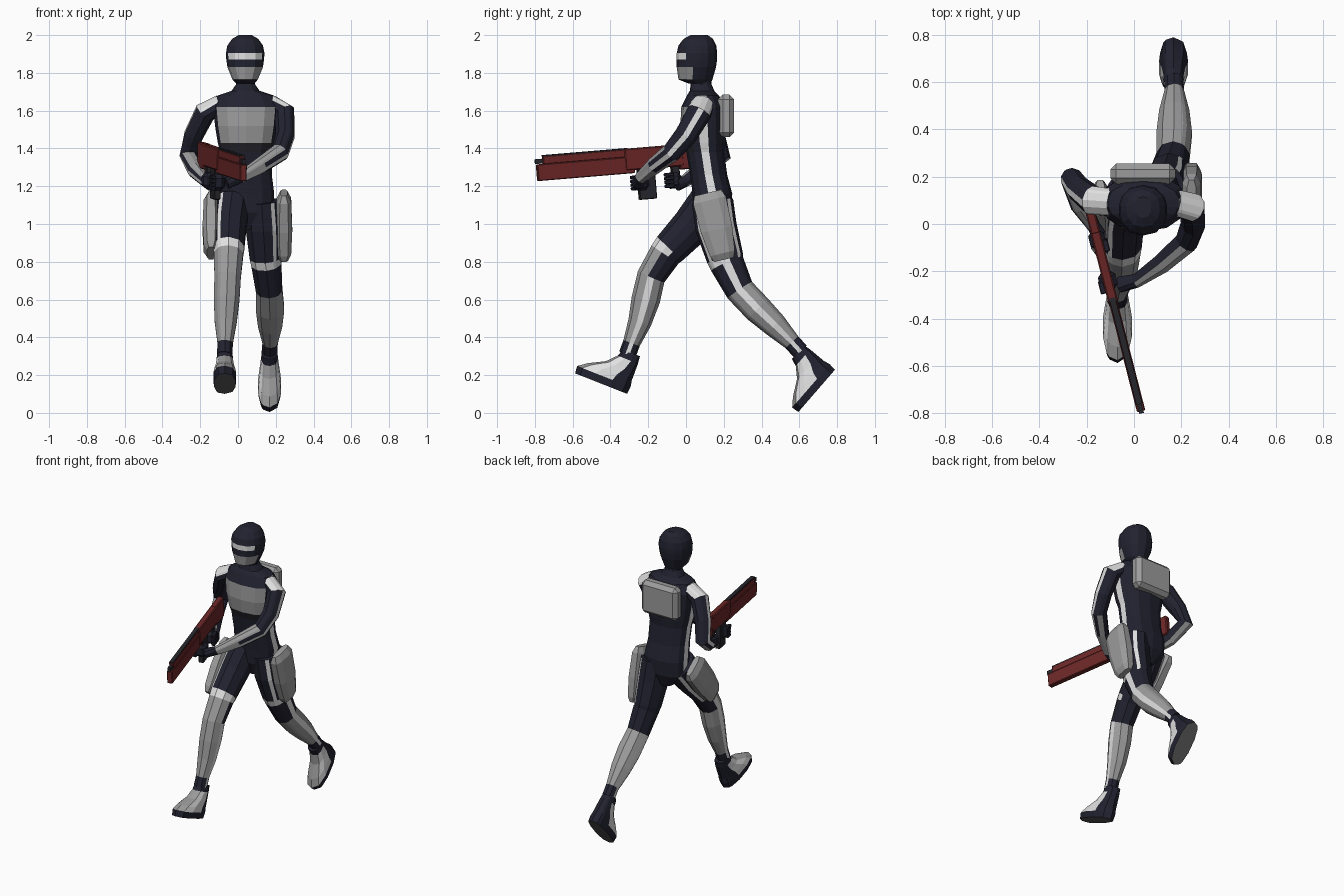
import bpy, bmesh, math
from mathutils import Vector, Matrix

if "Cube" in bpy.data.objects:
    bpy.data.objects.remove(bpy.data.objects["Cube"])

COLS = [("navy_suit", (0.016, 0.016, 0.030)), ("grey_armour", (0.33, 0.33, 0.33)),
        ("white_trim", (0.75, 0.75, 0.75)), ("red_metal", (0.15, 0.02, 0.02)),
        ("sole_grey", (0.12, 0.12, 0.12)), ("gun_black", (0.02, 0.02, 0.026))]
NAVY, GREY, WHITE, RED, SOLE, BLACK = range(6)
MATS = []
for n, c in COLS:
    m = bpy.data.materials.new(n)
    m.diffuse_color = (*c, 1)
    m.use_nodes = True
    m.node_tree.nodes["Principled BSDF"].inputs["Base Color"].default_value = m.diffuse_color
    MATS.append(m)

LIMB = [14, 46, 60, 90, 130, 166, 194, 230, 270, 300, 314, 346]
BODY = [8, 30, 60, 90, 120, 150, 172, 188, 210, 240, 270, 300, 330, 352]
SOFT = [20, 70, 110, 160, 200, 250, 290, 340]


def finish(name, bm):
    me = bpy.data.meshes.new(name)
    bm.to_mesh(me)
    bm.free()
    for m in MATS:
        me.materials.append(m)
    ob = bpy.data.objects.new(name, me)
    bpy.context.collection.objects.link(ob)
    return ob


def loft(name, rings, rule, u=(1, 0, 0), angles=LIMB, p=1.0, axis=None):
    """Skin rings (x, y, z, half width, half depth); rule(i, angle, centre, normal) gives the colour."""
    bm = bmesh.new()
    pts = [Vector(r[:3]) for r in rings]
    rows = []
    for i, r in enumerate(rings):
        t = Vector(axis) if axis else pts[min(i + 1, len(pts) - 1)] - pts[max(i - 1, 0)]
        t.normalize()
        a = Vector(u) - t * t.dot(Vector(u))
        a.normalize()
        b = t.cross(a)
        row = []
        for d in angles:
            c, s = math.cos(math.radians(d)), math.sin(math.radians(d))
            c, s = math.copysign(abs(c) ** p, c), math.copysign(abs(s) ** p, s)
            row.append(bm.verts.new(pts[i] + a * c * r[3] + b * s * r[4]))
        rows.append(row)
    info = [(bm.faces.new(rows[0][::-1]), -1, 0), (bm.faces.new(rows[-1]), -2, 0)]
    n = len(angles)
    for i in range(len(rows) - 1):
        for k in range(n):
            j = (k + 1) % n
            mid = (angles[k] + angles[j] + (360 if j == 0 else 0)) / 2 % 360
            f = bm.faces.new((rows[i][k], rows[i][j], rows[i + 1][j], rows[i + 1][k]))
            info.append((f, i, mid))
    bmesh.ops.recalc_face_normals(bm, faces=bm.faces)
    bm.normal_update()
    for f, i, a in info:
        f.material_index = rule(i, a, f.calc_center_median(), f.normal)
    return finish(name, bm)


def box(name, lo, hi, mat, mtx=Matrix(), bevel=0.0):
    bm = bmesh.new()
    lo, hi = Vector(lo), Vector(hi)
    bmesh.ops.create_cube(bm, size=1)
    for v in bm.verts:
        v.co = (lo + hi) / 2 + Vector([v.co[i] * (hi - lo)[i] for i in range(3)])
    if bevel:
        bmesh.ops.bevel(bm, geom=bm.edges[:], offset=bevel, segments=1, affect='EDGES')
    bm.transform(mtx)
    for f in bm.faces:
        f.material_index = mat
    return finish(name, bm)


# torso with chest plate and side stripes
def torso_rule(i, a, c, n):
    if a == 0 or a == 180:
        return WHITE if 1 <= i <= 7 else NAVY
    if 210 < a < 330 and n.y < 0:
        if 1.43 < c.z < 1.62:
            return GREY
        if 1.38 < c.z < 1.43:
            return BLACK
    return NAVY


loft("torso", [(.045, .14, .97, .05, .06), (.045, .14, 1.06, .14, .10), (.048, .14, 1.16, .145, .105),
               (.045, .12, 1.26, .135, .098), (.042, .102, 1.38, .138, .1), (.042, .096, 1.43, .15, .112),
               (.042, .09, 1.52, .165, .12), (.042, .09, 1.62, .175, .115), (.04, .09, 1.68, .15, .085),
               (.04, .085, 1.705, .075, .065), (.04, .08, 1.74, .05, .055), (.04, .075, 1.80, .05, .055)],
     torso_rule, angles=BODY, p=.8, axis=(0, 0, 1))


# masked head with eye slit
def head_rule(i, a, c, n):
    if 190 < a < 350 and n.y < .2 and 1.76 < c.z < 1.83:
        return GREY
    if 210 < a < 330 and 1.87 < c.z < 1.91:
        return WHITE
    return NAVY


loft("head", [(.038, .07, 1.745, .05, .06), (.038, .05, 1.765, .068, .09), (.038, .055, 1.83, .095, .104),
              (.038, .058, 1.872, .101, .107), (.038, .058, 1.905, .103, .107), (.038, .06, 1.945, .095, .1),
              (.038, .065, 1.98, .07, .078), (.038, .07, 2.0, .035, .045)],
     head_rule, angles=BODY, p=.9, axis=(0, 0, 1))

# backpack
box("backpack", (-.1, .17, 1.46), (.175, .255, 1.685), GREY, bevel=.025)


# legs
def leg_rule(side):
    def rule(i, a, c, n):
        front = n.y < 0
        if i < 0:
            return NAVY
        if i < 2:
            return WHITE if a in (53, 307) else NAVY
        if i == 2:
            return WHITE if front or a in (53, 307) else NAVY
        if i == 3 and a != 0:
            return GREY if side < 0 and n.y < -.2 else NAVY
        if a in (0, 180):
            return WHITE
        return NAVY if i == 7 else GREY
    return rule


LEGS = {"right": (-1, [(-.03, .12, 1.11, .095, .11), (-.045, .03, .99, .092, .105), (-.05, -.085, .87, .085, .092),
                       (-.05, -.11, .84, .08, .086), (-.055, -.185, .72, .072, .076), (-.06, -.213, .60, .07, .076),
                       (-.065, -.245, .48, .06, .062), (-.068, -.288, .37, .042, .046), (-.07, -.31, .31, .042, .046)]),
        "left": (1, [(.125, .14, 1.12, .097, .11), (.135, .16, .98, .097, .11), (.145, .207, .82, .085, .098),
                     (.15, .217, .79, .082, .092), (.165, .285, .65, .072, .078), (.17, .38, .55, .077, .077),
                     (.17, .47, .465, .066, .066), (.17, .56, .375, .042, .046), (.168, .605, .325, .042, .046)])}
for nm, (s, rings) in LEGS.items():
    loft(nm + "_leg", rings, leg_rule(s), u=(s, 0, 0))


# feet: stacked from sole to ankle; heel point and toe direction in y, z
def foot_rule(i, a, c, n):
    if i == -1:
        return SOLE
    if i < 1:
        return NAVY
    if 195 < a < 345:
        return NAVY
    return (WHITE if min(a, abs(a - 180), 360 - a) < 35 else GREY) if i < 4 else NAVY


for nm, x, hy, hz, fy, fz in (("right", -.07, -.31, .10, -.93, .367), ("left", .167, .79, .23, -.655, -.756)):
    f = Vector((0, fy, fz))
    w = Vector((0, -fz, fy)) * -1
    w = w if w.z > 0 else -w
    org = Vector((x, hy, hz)) + f * .08
    rings = []
    for h, s, hl, hw in ((0, .07, .148, .058), (.04, .07, .152, .062), (.075, .05, .125, .058),
                         (.12, .008, .082, .05), (.17, -.015, .058, .044), (.21, -.02, .048, .042)):
        rings.append((*(org + f * s + w * h), hw, hl))
    # angle 90 must point at the toe
    u = f.cross(w)
    loft(nm + "_foot", rings, foot_rule, u=u, axis=w, p=.8)

# thigh pouches
for nm, top, d in (("left", (.243, .115, 1.165), (0, .235, -.97)), ("right", (-.143, .13, 1.13), (0, -.62, -.78))):
    rings = [(*(Vector(top) + Vector(d) * t), a, b)
             for t, a, b in ((0, .02, .075), (.04, .04, .092), (.2, .046, .088), (.33, .04, .07), (.365, .022, .055))]
    loft(nm + "_thigh_pouch", rings, lambda i, a, c, n: GREY, angles=SOFT, p=.6, axis=d)


# arms
def arm_rule(i, a, c, n):
    if i < 0:
        return NAVY
    if i == 0:
        return WHITE if n.z > .2 else NAVY
    if a == 0 and i < 5:
        return WHITE
    if i >= 3 and i < 5:
        return GREY if abs(n.x) < .6 and n.y < .7 else NAVY
    return NAVY


ARMS = {"left": (1, [(.17, .09, 1.635, .05, .06), (.245, .07, 1.59, .058, .066), (.25, .0, 1.47, .052, .06),
                     (.222, -.075, 1.38, .05, .052), (.12, -.165, 1.31, .042, .045), (.01, -.24, 1.245, .028, .032),
                     (-.06, -.255, 1.215, .03, .036)]),
        "right": (-1, [(-.09, .09, 1.635, .05, .06), (-.175, .1, 1.59, .058, .064), (-.235, .15, 1.47, .052, .056),
                       (-.262, .19, 1.365, .048, .05), (-.225, .08, 1.285, .044, .045), (-.17, -.01, 1.225, .028, .032),
                       (-.145, -.05, 1.21, .03, .036)])}
for nm, (s, rings) in ARMS.items():
    loft(nm + "_arm", rings, arm_rule, u=(s, 0, 0))

# rifle, in a local frame: x across, y back from the muzzle, z up
back = Vector((-.215, .84, .07)).normalized()
side = back.cross(Vector((0, 0, 1))).normalized()
up = side.cross(back)
G = Matrix((side, back, up)).transposed().to_4x4()
G.translation = Vector((.03, -.79, 1.293))
for nm, b0, b1, w, h0, h1, mat, bv in (
        ("rifle_handguard", 0, .53, .036, -.066, .022, RED, .004),
        ("rifle_barrel_cover", .035, .52, .03, .02, .064, RED, .004),
        ("rifle_top_rail", .035, .5, .026, .062, .069, BLACK, 0),
        ("rifle_muzzle", -.006, .05, .02, .025, .05, BLACK, 0),
        ("rifle_receiver", .48, .8, .042, -.05, .066, RED, .006),
        ("rifle_stock", .78, .92, .04, -.068, .068, RED, .006),
        ("rifle_magazine", .545, .64, .034, -.21, -.045, BLACK, .004),
        ("rifle_rear_grip", .73, .775, .03, -.16, -.045, BLACK, .004),
        ("left_hand", .52, .6, .075, -.16, -.075, NAVY, .02),
        ("right_hand", .70, .78, .068, -.165, -.08, NAVY, .02)):
    box(nm, (-w / 2, b0, h0), (w / 2, b1, h1), mat, G, bv)
for k in range(4):
    for nm, b, sx in (("left", .535, -1), ("right", .705, 1)):
        z = -.158 + k * .02
        box(f"{nm}_finger_{k + 1}", (sx * .03 - .012, b - .022, z), (sx * .03 + .012, b + .03, z + .018), NAVY, G, .004)
